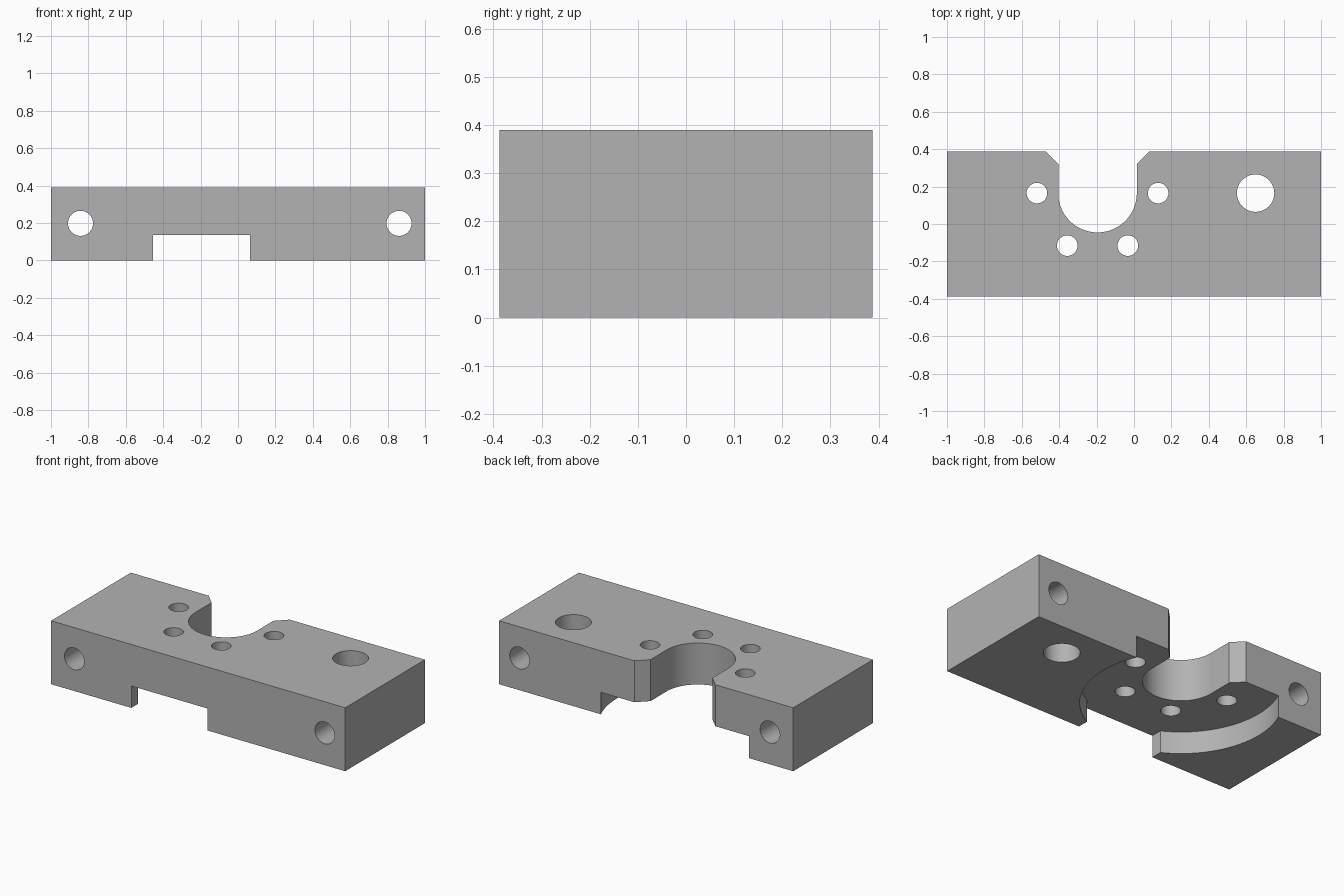
import bpy, bmesh
from math import sin, cos, asin, pi, radians
from mathutils import Matrix

if "Cube" in bpy.data.objects:
    bpy.data.objects.remove(bpy.data.objects["Cube"], do_unlink=True)

HX, HY, H = 1.0, 0.387, 0.39      # half length, half depth, height
CX, CY = -0.195, 0.165            # centre shared by slot, pocket and bolt circle


def prism(name, outline, z0, z1):
    """Solid made by lifting a flat outline from z0 to z1."""
    bm = bmesh.new()
    face = bm.faces.new([bm.verts.new((x, y, z0)) for x, y in outline])
    lifted = bmesh.ops.extrude_face_region(bm, geom=[face])["geom"]
    bmesh.ops.translate(bm, vec=(0, 0, z1 - z0),
                        verts=[v for v in lifted if isinstance(v, bmesh.types.BMVert)])
    bmesh.ops.recalc_face_normals(bm, faces=bm.faces)
    mesh = bpy.data.meshes.new(name)
    bm.to_mesh(mesh)
    bm.free()
    obj = bpy.data.objects.new(name, mesh)
    bpy.context.collection.objects.link(obj)
    return obj


def arc(cx, cy, r, start, end, n):
    angles = [start + (end - start) * i / n for i in range(n + 1)]
    return [(cx + r * cos(a), cy + r * sin(a)) for a in angles]


def drill(name, x, y, r):
    return prism(name, arc(x, y, r, 0, 2 * pi, 48)[:-1], -0.1, H + 0.1)


block = prism("mounting_block", [(-HX, -HY), (HX, -HY), (HX, HY), (-HX, HY)], 0, H)

# Round-ended slot open at the back, with chamfered mouth
R, C, OUT = 0.21, 0.065, 0.1
mouth = [(R, HY - C), (R + C, HY), (R + C, HY + OUT)]
slot = arc(CX, CY, R, pi, 2 * pi, 48)
slot += [(CX + x, y) for x, y in mouth] + [(CX - x, y) for x, y in reversed(mouth)]
cutters = [prism("slot_cutter", slot, -0.1, H + 0.1)]

# Round pocket in the underside, leaving through the front as a straight channel
PR, W = 0.55, 0.26
a = pi / 2 - asin(W / PR)
pocket = arc(CX, CY, PR, -a, pi + a, 96) + [(CX - W, -HY - OUT), (CX + W, -HY - OUT)]
cutters.append(prism("pocket_cutter", pocket, -0.1, 0.135))

# Four bolt holes around the slot and one large hole
for deg in (0, -60, -120, 180):
    t = radians(deg)
    cutters.append(drill("bolt_hole", CX + 0.324 * cos(t), CY + 0.324 * sin(t), 0.055))
cutters.append(drill("large_hole", 0.65, CY, 0.1))

# Two cross holes running front to back
for x in (-0.842, 0.861):
    hole = drill("cross_hole", 0, 0, 0.067)
    hole.data.transform(Matrix.Translation((x, 0, 0.198)) @ Matrix.Rotation(pi / 2, 4, "X")
                        @ Matrix.Diagonal((1, 1, 4, 1)) @ Matrix.Translation((0, 0, -H / 2)))
    cutters.append(hole)

# Cut the block, then discard the cutters
bpy.ops.object.select_all(action="DESELECT")
block.select_set(True)
bpy.context.view_layer.objects.active = block
for cutter in cutters:
    cutter.hide_render = True
    mod = block.modifiers.new(cutter.name, "BOOLEAN")
    mod.operation, mod.solver, mod.object = "DIFFERENCE", "EXACT", cutter
    bpy.ops.object.modifier_apply(modifier=mod.name)
    bpy.data.objects.remove(cutter, do_unlink=True)

# Plain grey metal
grey = bpy.data.materials.new("grey_metal")
grey.use_nodes = True
colour = (0.45, 0.45, 0.45, 1)
grey.diffuse_color = colour
grey.node_tree.nodes["Principled BSDF"].inputs["Base Color"].default_value = colour
block.data.materials.clear()
block.data.materials.append(grey)
bpy.ops.object.shade_smooth_by_angle(angle=radians(30))
